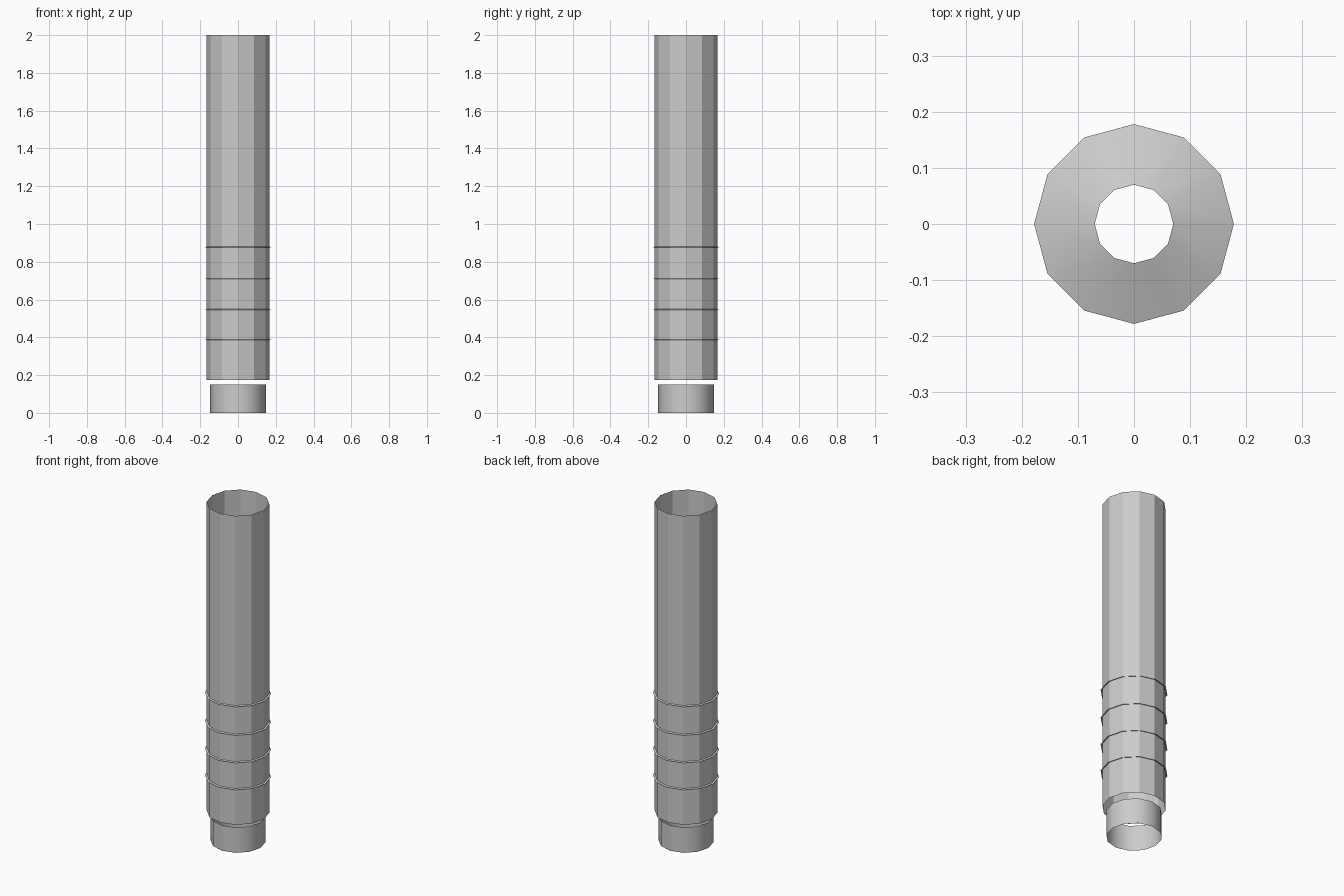
import bpy
import bmesh
import math

SIDES = 12

old = bpy.data.objects.get("Cube")
if old:
    bpy.data.objects.remove(old, do_unlink=True)

grey = bpy.data.materials.new("plain_grey")
grey.use_nodes = True
grey.diffuse_color = (0.6, 0.6, 0.6, 1)
grey.node_tree.nodes["Principled BSDF"].inputs["Base Color"].default_value = (0.6, 0.6, 0.6, 1)


def lathe(name, profile, smooth):
    """Spin an open (radius, height) profile around z into a thin shell."""
    bm = bmesh.new()
    loops = []
    for r, z in profile:
        loops.append([bm.verts.new((r * math.cos(math.tau * i / SIDES),
                                    r * math.sin(math.tau * i / SIDES), z))
                      for i in range(SIDES)])
    for low, high in zip(loops, loops[1:]):
        for i in range(SIDES):
            j = (i + 1) % SIDES
            face = bm.faces.new((low[i], low[j], high[j], high[i]))
            face.smooth = smooth
    mesh = bpy.data.meshes.new(name)
    bm.to_mesh(mesh)
    bm.free()
    mesh.materials.append(grey)
    obj = bpy.data.objects.new(name, mesh)
    bpy.context.collection.objects.link(obj)
    return obj


# Long open tube and the narrower loose collar beneath it
lathe("main_tube", [(0.168, 0.175), (0.168, 2.0)], False)
lathe("bottom_collar", [(0.147, 0.0), (0.147, 0.15)], True)

# Shallow conical washers whose rims stand just proud of the tube
for n, z in enumerate((0.388, 0.547, 0.71, 0.878), 1):
    lathe(f"grip_ring_{n}", [(0.178, z - 0.002), (0.07, z + 0.038)], True)
